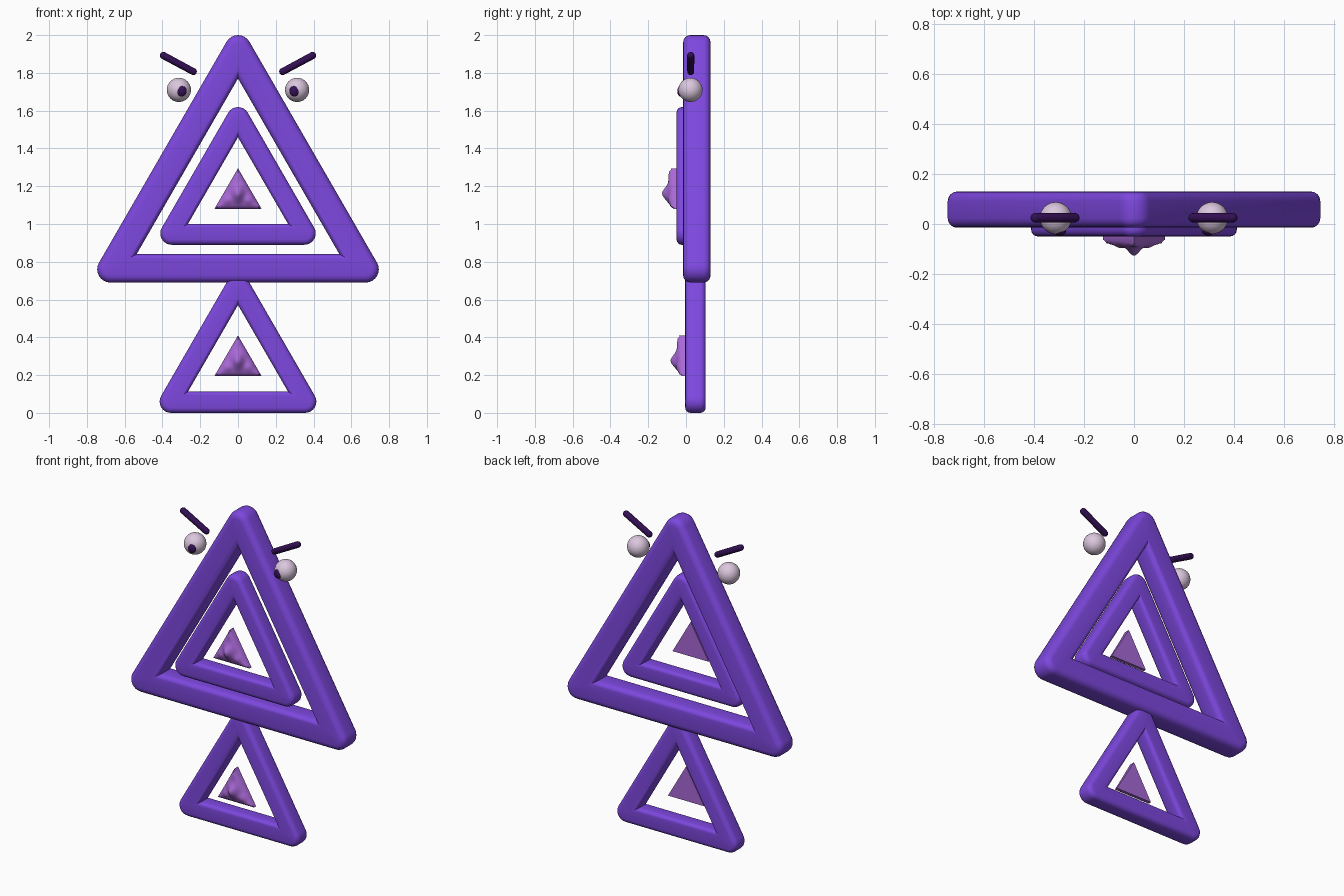
import bpy, bmesh, math
from mathutils import Vector

if "Cube" in bpy.data.objects:
    bpy.data.objects.remove(bpy.data.objects["Cube"])


def material(name, rgb):
    m = bpy.data.materials.new(name)
    lin = [c / 12.92 if c <= 0.04045 else ((c + 0.055) / 1.055) ** 2.4 for c in rgb]
    m.diffuse_color = (*lin, 1)
    m.use_nodes = True
    m.node_tree.nodes["Principled BSDF"].inputs["Base Color"].default_value = m.diffuse_color
    return m


VIOLET = material("violet", (0.49, 0.28, 0.87))
LILAC = material("lilac", (0.66, 0.41, 0.84))
EYE_WHITE = material("pale pink", (0.86, 0.78, 0.87))
DARK = material("dark plum", (0.20, 0.06, 0.33))


def finish(name, bm, mat, angle=40):
    bmesh.ops.remove_doubles(bm, verts=bm.verts, dist=1e-5)
    bmesh.ops.recalc_face_normals(bm, faces=bm.faces)
    me = bpy.data.meshes.new(name)
    bm.to_mesh(me)
    bm.free()
    me.materials.append(mat)
    ob = bpy.data.objects.new(name, me)
    bpy.context.collection.objects.link(ob)
    bpy.ops.object.select_all(action='DESELECT')
    ob.select_set(True)
    bpy.context.view_layer.objects.active = ob
    bpy.ops.object.shade_smooth_by_angle(angle=math.radians(angle))
    return ob


def triangle_ring(bm, cz, inradius, r, y, seg=8):
    """Equilateral triangle loop with corner radius r."""
    ring = []
    for k in range(3):
        a = math.radians(90 + 120 * k)
        d = 2 * (inradius - r)
        for i in range(seg + 1):
            b = a + math.radians(-60 + 120 * i / seg)
            ring.append(bm.verts.new((d * math.cos(a) + r * math.cos(b), y,
                                      cz + d * math.sin(a) + r * math.sin(b))))
    return ring


def frame(name, cz, outer, inner, corner, y0, y1, bev):
    """Triangular frame: rounded outer corners, sharp inner ones, softened edges."""
    steps = [math.pi / 2 * i / 4 for i in range(5)]
    sect = []      # inset from the side wall, y
    for t in steps:
        sect.append((bev * (1 - math.sin(t)), y0 + bev * (1 - math.cos(t))))
    for t in reversed(steps):
        sect.append((bev * (1 - math.sin(t)), y1 - bev * (1 - math.cos(t))))
    bm = bmesh.new()
    rings = [triangle_ring(bm, cz, outer - d, corner - d, y) for d, y in sect]
    rings += [triangle_ring(bm, cz, inner + d, 0, y) for d, y in reversed(sect)]
    n = len(rings[0])
    for a, b in zip(rings, rings[1:] + rings[:1]):
        for i in range(n):
            j = (i + 1) % n
            bm.faces.new((a[i], a[j], b[j], b[i]))
    bmesh.ops.dissolve_degenerate(bm, edges=bm.edges, dist=1e-5)
    finish(name, bm, VIOLET)


def nose(name, z0, yback, n=24):
    """Triangular plate with a flat back and a sculpted nose bump in front."""
    half, height = 0.125, 0.215
    bm = bmesh.new()
    front, back = {}, {}
    for r in range(n + 1):
        for c in range(n - r + 1):
            z = height * r / n
            x = half * (2 * c + r - n) / n
            edge = min(c, n - r - c, r) / n * height
            depth = 0.02 + 0.018 * math.sqrt(min(1, edge / 0.02))
            depth += 0.016 * (r / n) ** 2
            soft = min(1, r / 4)
            depth += soft * 0.042 * math.exp(-(x / 0.03) ** 2 - ((z - 0.08) / 0.042) ** 2)
            depth += soft * 0.012 * math.exp(-((abs(x) - 0.055) / 0.022) ** 2
                                             - ((z - 0.045) / 0.025) ** 2)
            front[r, c] = bm.verts.new((x, yback - depth, z0 + z))
            back[r, c] = bm.verts.new((x, yback, z0 + z))
    for g in (front, back):
        for r in range(n):
            for c in range(n - r):
                bm.faces.new((g[r, c], g[r, c + 1], g[r + 1, c]))
                if c < n - r - 1:
                    bm.faces.new((g[r, c + 1], g[r + 1, c + 1], g[r + 1, c]))
    rim = [(0, c) for c in range(n)] + [(r, n - r) for r in range(n)]
    rim += [(r, 0) for r in range(n, 0, -1)]
    for a, b in zip(rim, rim[1:] + rim[:1]):
        bm.faces.new((front[a], front[b], back[b], back[a]))
    finish(name, bm, LILAC)


def ball(name, loc, scale, mat):
    bm = bmesh.new()
    bmesh.ops.create_uvsphere(bm, u_segments=32, v_segments=16, radius=1)
    for v in bm.verts:
        v.co = Vector(loc) + Vector([a * b for a, b in zip(v.co, scale)])
    finish(name, bm, mat)


def capsule(name, p, q, r, mat):
    """Round-ended rod: a sphere whose two halves are pulled apart."""
    p, q = Vector(p), Vector(q)
    rot = (q - p).to_track_quat('Z', 'Y')
    bm = bmesh.new()
    bmesh.ops.create_uvsphere(bm, u_segments=16, v_segments=12, radius=r)
    for v in bm.verts:
        v.co = rot @ v.co + (q if v.co.z > 1e-4 else p)
    finish(name, bm, mat, 60)


# Body frames
frame("large_frame", 1.15, 0.46, 0.31, 0.07, -0.015, 0.13, 0.038)
frame("middle_frame", 1.153, 0.263, 0.153, 0.06, -0.05, 0.058, 0.028)
frame("lower_frame", 0.265, 0.265, 0.153, 0.06, -0.004, 0.104, 0.028)

# Sculpted triangles in the frame openings
nose("upper_nose", 1.08, -0.045)
nose("lower_nose", 0.195, 0.0)

# Eyes, pupils and slanted brows on both sides
for s, side in ((-1, "left"), (1, "right")):
    ball(side + "_eye", (s * 0.313, 0.024, 1.71), (0.064,) * 3, EYE_WHITE)
    ball(side + "_pupil", (s * 0.298, -0.030, 1.703), (0.026, 0.016, 0.028), DARK)
    capsule(side + "_brow", (s * 0.395, 0.025, 1.892), (s * 0.237, 0.025, 1.807), 0.019, DARK)
